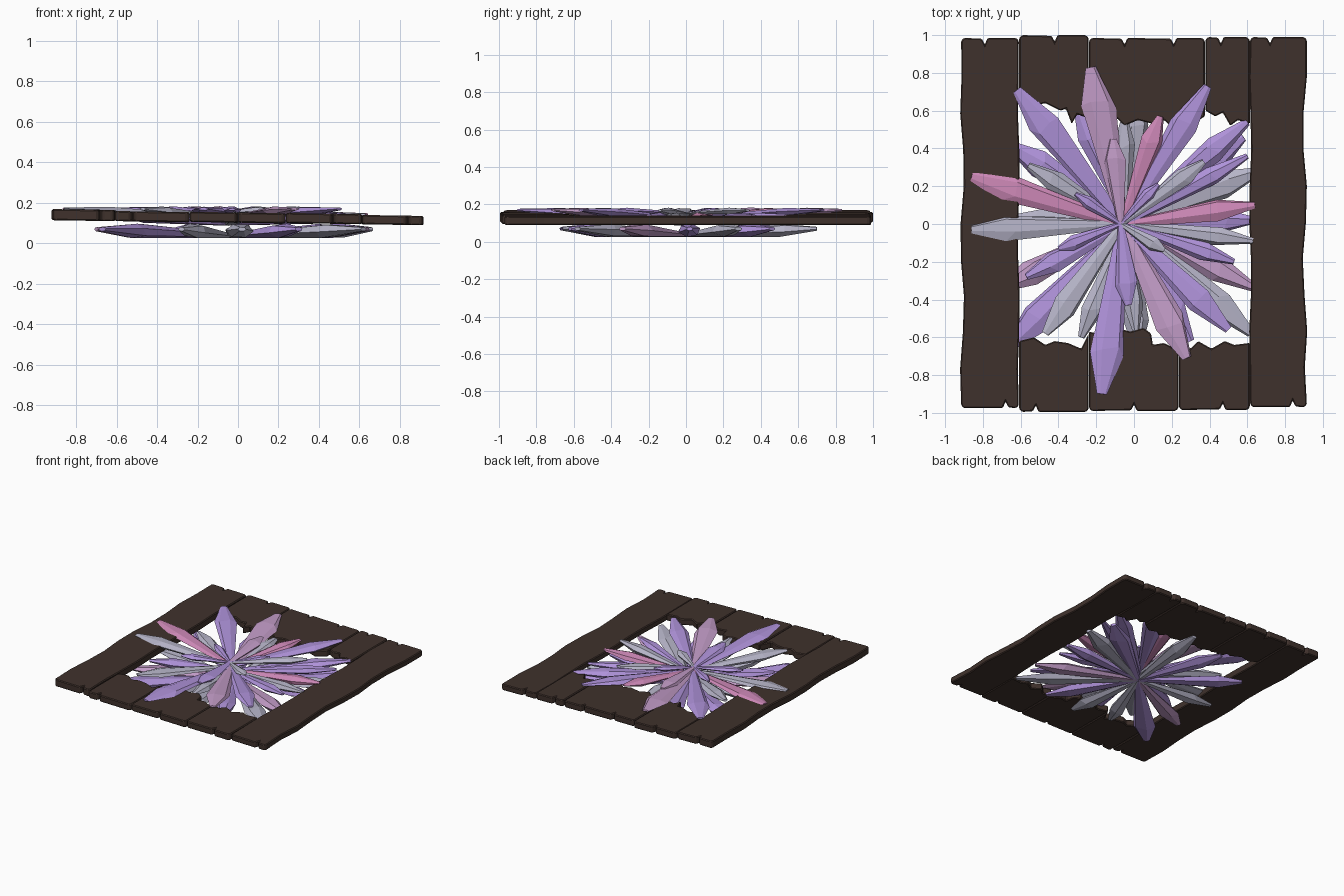
import bpy, bmesh, math, random
from mathutils import Vector

if "Cube" in bpy.data.objects:
    bpy.data.objects.remove(bpy.data.objects["Cube"])

random.seed(7)


def material(name, rgb):
    m = bpy.data.materials.new(name)
    m.diffuse_color = (*rgb, 1)
    m.use_nodes = True
    m.node_tree.nodes["Principled BSDF"].inputs["Base Color"].default_value = m.diffuse_color
    return m


WOOD = material("dark_wood", (0.05, 0.031, 0.025))
MATS = {
    "V": material("violet", (0.43, 0.29, 0.70)),
    "G": material("pale_grey", (0.47, 0.46, 0.58)),
    "P": material("pink", (0.62, 0.25, 0.48)),
    "M": material("mauve", (0.54, 0.33, 0.57)),
}


def make_object(name, bm, mat):
    bmesh.ops.recalc_face_normals(bm, faces=bm.faces)
    me = bpy.data.meshes.new(name)
    bm.to_mesh(me)
    bm.free()
    me.materials.append(mat)
    ob = bpy.data.objects.new(name, me)
    bpy.context.collection.objects.link(ob)
    return ob


# ---- planks: outline extruded in z, the whole board leaning down to +x ----
def plank(name, outline, thick=0.05, dz=0.0):
    bm = bmesh.new()
    vs = [bm.verts.new((x, y, 0.127 - 0.016 * x + dz - thick / 2)) for x, y in outline]
    face = bm.faces.new(vs)
    ext = bmesh.ops.extrude_face_region(bm, geom=[face])["geom"]
    bmesh.ops.translate(bm, vec=(0, 0, thick), verts=[g for g in ext if isinstance(g, bmesh.types.BMVert)])
    ob = make_object(name, bm, WOOD)
    bev = ob.modifiers.new("worn_edge", "BEVEL")
    bev.width = 0.006
    bev.segments = 1


def sawn_end(x0, x1, y, notches):
    """Sawn end running x0 -> x1 with small V notches cut towards the middle."""
    s = -1 if y > 0 else 1
    d = 1 if x1 > x0 else -1
    pts = [(x0, y + s * 0.015), (x0 + d * 0.015, y)]
    for n in sorted(notches, key=lambda v: v * d):
        pts += [(n - d * 0.015, y), (n, y + s * 0.035), (n + d * 0.015, y + s * 0.004)]
    return pts + [(x1 - d * 0.015, y), (x1, y + s * 0.015)]


def wavy(x, y0, y1, amp, n=10):
    return [(x + amp * math.sin(i * 1.7 + x * 5), y0 + (y1 - y0) * i / n) for i in range(1, n)]


plank("left_plank", sawn_end(-0.915, -0.61, -0.975, [-0.68]) + wavy(-0.61, -0.96, 0.97, 0.005)
      + sawn_end(-0.61, -0.915, 0.985, [-0.79]) + wavy(-0.91, 0.97, -0.96, 0.011), 0.055)
plank("right_plank", sawn_end(0.615, 0.915, -0.97, [0.84]) + wavy(0.905, -0.95, 0.97, 0.012)
      + sawn_end(0.915, 0.615, 0.99, [0.72]) + wavy(0.615, 0.97, -0.95, 0.006), 0.046)

# Snapped planks: (name, sawn end y, x range, notches, splintered inner edge left to right)
broken = [
    ("back_left_plank", 1.0, (-0.608, -0.24), [-0.42],
     [(-0.608, .66), (-.55, .62), (-.47, .64), (-.39, .60), (-.36, .61), (-.33, .53), (-.30, .58), (-.24, .56)]),
    ("back_middle_plank", 0.985, (-0.238, 0.375), [-.05, .21],
     [(-.238, .57), (-.15, .54), (-.09, .56), (-.05, .52), (.02, .55), (.1, .53), (.16, .55), (.20, .51),
      (.24, .54), (.3, .52), (.375, .57)]),
    ("back_right_plank", 0.99, (0.378, 0.613), [.46],
     [(.378, .6), (.43, .57), (.47, .59), (.51, .52), (.55, .55), (.613, .53)]),
    ("front_left_plank", -0.995, (-0.608, -0.24), [-.52],
     [(-.608, -.62), (-.53, -.60), (-.47, -.64), (-.42, -.62), (-.35, -.63), (-.28, -.66), (-.24, -.58)]),
    ("front_middle_plank", -0.99, (-0.238, 0.235), [0.0],
     [(-.238, -.57), (-.15, -.59), (-.09, -.55), (-.02, -.57), (.05, -.55), (.09, -.58), (.10, -.64),
      (.16, -.63), (.235, -.67)]),
    ("front_right_plank", -0.985, (0.238, 0.613), [.47],
     [(.238, -.64), (.3, -.66), (.34, -.62), (.41, -.66), (.48, -.62), (.53, -.64), (.613, -.63)]),
]
for i, (name, y, (x0, x1), cuts, edge) in enumerate(broken):
    plank(name, edge + sawn_end(x1, x0, y, cuts), 0.05, 0.002 * (i % 3 - 1))


# ---- crystals: six-sided shards, narrow root, wide shoulder, blunt tip ----
def crystal(name, root, tip, width, height, mat):
    root, tip = Vector(root), Vector(tip)
    axis = (tip - root).normalized()
    side = axis.cross(Vector((0, 0, 1))).normalized()
    up = side.cross(axis)
    roll = random.uniform(-0.35, 0.35)
    bm = bmesh.new()
    rings = []
    for t, r in ((0, 0.28), (0.74, 1.0), (1, 0.3)):
        ring = []
        for k in range(6):
            a = roll + k * math.tau / 6
            tt = t + (random.uniform(-0.04, 0.05) if t == 0.74 else 0)
            p = root.lerp(tip, tt) + side * math.cos(a) * r * width / 2 + up * math.sin(a) * r * height / 2
            ring.append(bm.verts.new(p))
        rings.append(ring)
    for a, b in zip(rings, rings[1:]):
        for k in range(6):
            bm.faces.new((a[k], a[(k + 1) % 6], b[(k + 1) % 6], b[k]))
    bm.faces.new(rings[0])
    bm.faces.new(rings[-1])
    make_object(name, bm, mat)


# Layers: name, root, tip z, height, shards (tip x, tip y, width, colour)
layers = [
    ("lower_crystal", (-0.03, 0.01, 0.037), 0.07, 0.072, [
        (.62, -.58, .15, "G"), (.64, -.34, .14, "M"), (.66, .28, .15, "G"), (.58, .46, .15, "V"),
        (.02, .70, .14, "G"), (-.30, .62, .14, "V"), (-.66, .42, .15, "V"), (-.70, -.34, .14, "M"),
        (-.67, -.66, .17, "V"), (.02, -.66, .14, "G"), (.64, .02, .12, "V"), (-.70, .02, .12, "G"),
        (.30, -.62, .14, "V"), (-.28, -.6, .12, "G")]),
    ("middle_crystal", (-0.05, 0.0, 0.095), 0.14, 0.06, [
        (.64, .10, .12, "P"), (.63, -.09, .10, "G"), (-.05, .56, .11, "G"), (.01, -.57, .11, "G"),
        (.60, .36, .10, "V"), (-.56, .31, .12, "G"), (.53, -.20, .10, "V"), (-.57, -.28, .12, "V"),
        (.60, .54, .13, "V")]),
    ("upper_crystal", (-0.06, 0.0, 0.125), 0.17, 0.048, [
        (-.62, .71, .16, "V"), (-.23, .83, .18, "M"), (.39, .73, .15, "V"), (.14, .57, .12, "P"),
        (.50, -.56, .14, "V"), (.28, -.71, .17, "M"), (-.17, -.90, .18, "V"), (-.47, -.58, .14, "G"),
        (-.86, -.03, .14, "G"), (-.86, .25, .15, "P")]),
    ("short_crystal", (-0.07, 0.0, 0.152), 0.168, 0.04, [
        (-.11, .45, .12, "M"), (-.03, -.43, .12, "V"), (-.40, -.13, .08, "V"), (-.31, .16, .07, "V"),
        (.13, .21, .07, "V"), (.16, -.14, .08, "G"), (.37, .33, .10, "G")]),
]
for name, root, tz, h, shards in layers:
    for i, (x, y, w, c) in enumerate(shards):
        crystal(f"{name}_{i + 1}", root, (x, y, tz), w, h, MATS[c])
